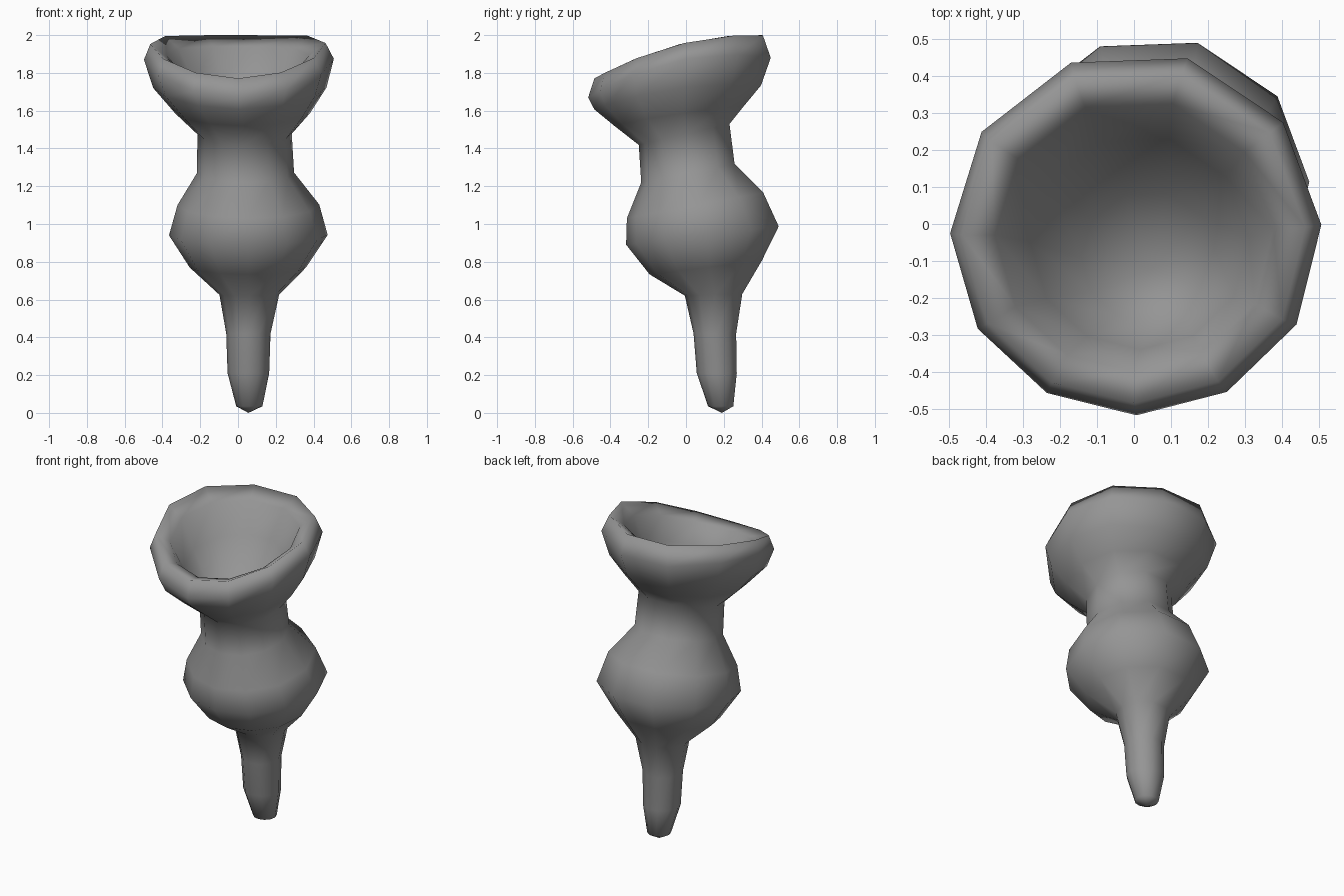
import bpy, bmesh, math

if "Cube" in bpy.data.objects:
    bpy.data.objects.remove(bpy.data.objects["Cube"])

SIDES = 11

# Tilted rings from the tip up, over the lip and down into the cup:
# centre x, centre y, height, radius, forward tilt, saddle sag
RINGS = [
    (0.06, 0.185, 0.035, 0.068, 0, 0),
    (0.055, 0.165, 0.21, 0.108, 0, 0),
    (0.055, 0.155, 0.42, 0.115, 0, 0),
    (0.06, 0.149, 0.625, 0.155, 0.03, 0),
    (0.053, 0.11, 0.77, 0.303, 0.12, 0),
    (0.055, 0.095, 0.94, 0.412, 0.12, 0),
    (0.055, 0.055, 1.10, 0.368, 0.19, 0),
    (0.04, 0.015, 1.27, 0.252, 0.20, 0),
    (0.035, -0.005, 1.475, 0.245, 0.23, 0),
    (0.025, -0.03, 1.585, 0.35, 0.15, 0.1),
    (0.01, -0.035, 1.72, 0.45, 0.14, 0.25),
    (0.005, -0.025, 1.87, 0.493, 0.21, 0.40),
    (0.0, -0.03, 1.953, 0.455, 0.25, 0.33),
    (0.0, -0.03, 1.89, 0.37, 0.25, 0.3),
    (0.015, -0.05, 1.72, 0.29, 0.22, 0.1),
    (0.04, -0.09, 1.56, 0.18, 0.2, 0),
]


def ring(bm, cx, cy, z, r, tilt, sag):
    verts = []
    for i in range(SIDES):
        a = math.pi + math.tau * i / SIDES
        a -= math.radians(7) * (1 + math.cos(a))  # uneven hand-made facets
        x, y = 1.02 * r * math.cos(a), r * math.sin(a)
        verts.append(bm.verts.new((cx + x, cy + y, z + tilt * y - sag * y * y)))
    return verts


def cap(bm, loop, co, flip):
    c = bm.verts.new(co)
    for i in range(SIDES):
        a, b = loop[i], loop[(i + 1) % SIDES]
        bm.faces.new((b, a, c) if flip else (a, b, c))


# Goblet body: one continuous skin through all rings
bm = bmesh.new()
loops = [ring(bm, *r) for r in RINGS]
for lo, hi in zip(loops, loops[1:]):
    for i in range(SIDES):
        j = (i + 1) % SIDES
        bm.faces.new((lo[i], lo[j], hi[j], hi[i]))

# Rounded tip and cup floor
cap(bm, loops[0], (0.055, 0.19, 0.0), True)
cap(bm, loops[-1], (0.05, -0.12, 1.48), False)
bmesh.ops.recalc_face_normals(bm, faces=bm.faces[:])
for f in bm.faces:
    f.smooth = True

mesh = bpy.data.meshes.new("goblet_body")
bm.to_mesh(mesh)
bm.free()

# Dark grey clay
clay = bpy.data.materials.new("dark_grey")
clay.diffuse_color = (0.3, 0.3, 0.3, 1)
clay.use_nodes = True
clay.node_tree.nodes["Principled BSDF"].inputs["Base Color"].default_value = clay.diffuse_color
mesh.materials.append(clay)
bpy.context.collection.objects.link(bpy.data.objects.new("goblet_body", mesh))
